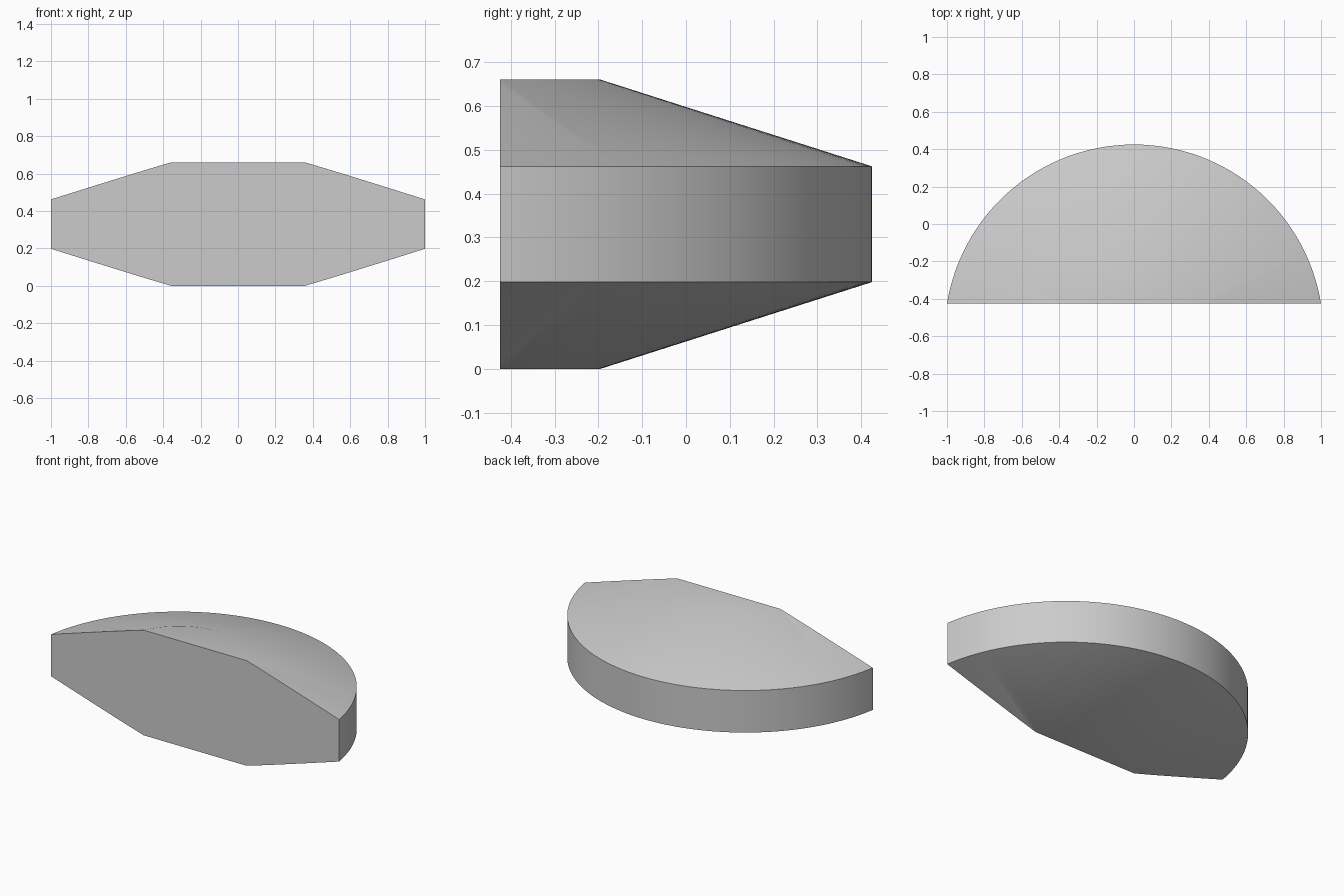
import bpy
import bmesh
import math
from mathutils import Matrix, Vector

default_cube = bpy.data.objects.get("Cube")
if default_cube:
    bpy.data.objects.remove(default_cube, do_unlink=True)

# Dimensions of the full disc and of the flat cut across it
HEIGHT, RIM_LOW = 0.66, 0.198
RIM_RADIUS, CAP_RADIUS = 1.013, 0.393
AXIS_Y, CUT_Y = -0.588, -0.425
SEGMENTS = 128

grey = bpy.data.materials.new("light grey")
grey.use_nodes = True
colour = (0.6, 0.6, 0.6, 1)
grey.diffuse_color = colour
grey.node_tree.nodes["Principled BSDF"].inputs["Base Color"].default_value = colour

# Revolved disc: flat cap, sloped shoulder, upright rim, mirrored below
bm = bmesh.new()
profile = [(0, 0), (CAP_RADIUS, 0), (RIM_RADIUS, RIM_LOW),
           (RIM_RADIUS, HEIGHT - RIM_LOW), (CAP_RADIUS, HEIGHT), (0, HEIGHT)]
points = [bm.verts.new((r, AXIS_Y, z)) for r, z in profile]
edges = [bm.edges.new(pair) for pair in zip(points, points[1:])]
bmesh.ops.spin(bm, geom=points + edges, cent=(0, AXIS_Y, 0), axis=(0, 0, 1),
               angle=math.tau, steps=SEGMENTS, use_merge=True)
bmesh.ops.remove_doubles(bm, verts=bm.verts[:], dist=0.0001)

# Slice off the front and close it with one flat face
cut = bmesh.ops.bisect_plane(bm, geom=bm.verts[:] + bm.edges[:] + bm.faces[:],
                             plane_co=(0, CUT_Y, 0), plane_no=(0, -1, 0),
                             clear_outer=True)
rim = [e for e in cut["geom_cut"] if isinstance(e, bmesh.types.BMEdge)]
bmesh.ops.contextual_create(bm, geom=rim)

# Join each cap into a single flat face
for level in (0, HEIGHT):
    cap = [f for f in bm.faces if all(abs(v.co.z - level) < 0.001 for v in f.verts)]
    bmesh.ops.dissolve_faces(bm, faces=cap, use_verts=True)
bmesh.ops.recalc_face_normals(bm, faces=bm.faces[:])

mesh = bpy.data.meshes.new("half_disc_body")
bm.to_mesh(mesh)
bm.free()
mesh.materials.append(grey)
body = bpy.data.objects.new("half_disc_body", mesh)
bpy.context.collection.objects.link(body)

# Smooth the curved surfaces, keep the rim and front edges crisp
bpy.ops.object.select_all(action="DESELECT")
body.select_set(True)
bpy.context.view_layer.objects.active = body
bpy.ops.object.shade_smooth_by_angle(angle=math.radians(30))
